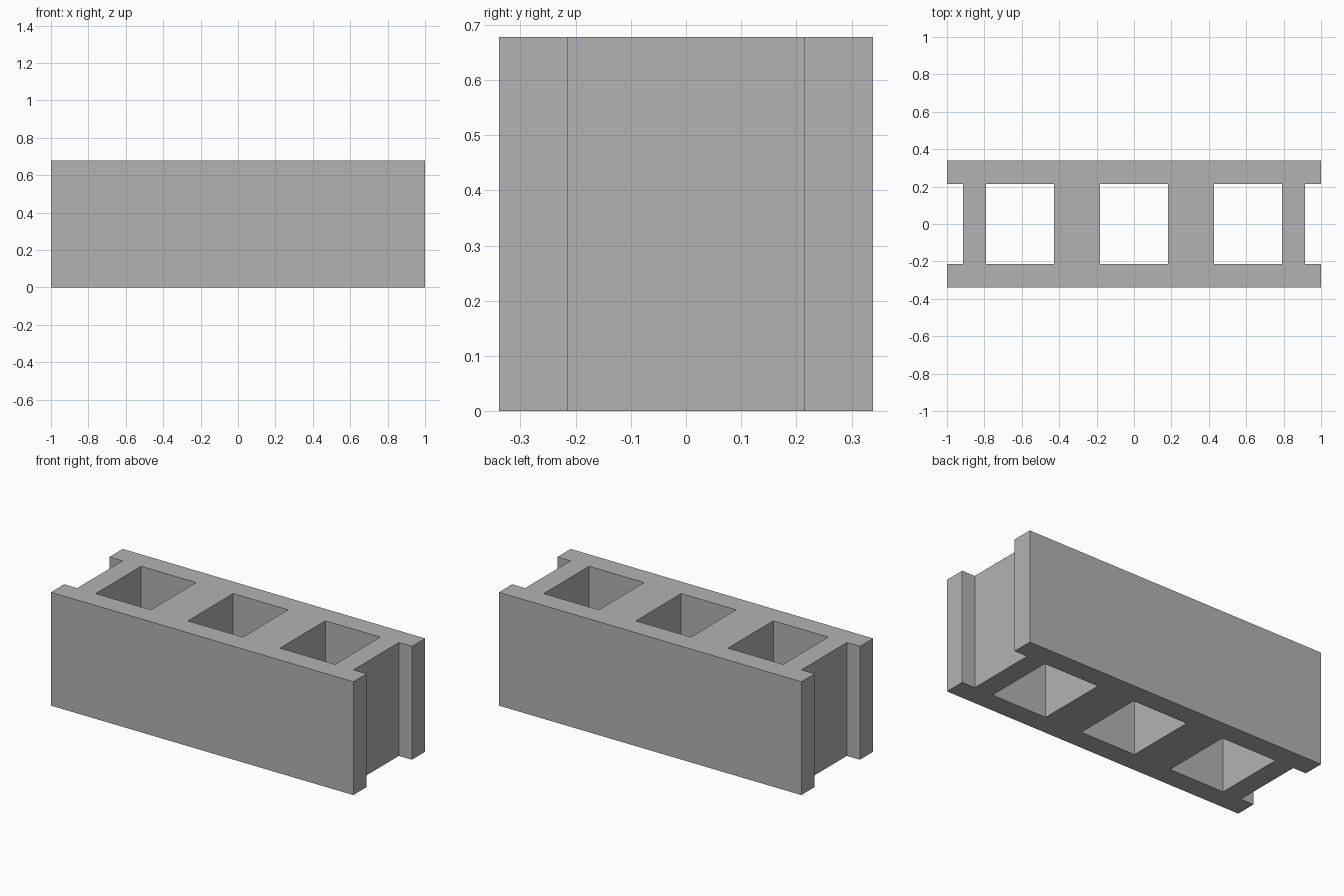
import bpy
import bmesh

cube = bpy.data.objects.get("Cube")
if cube:
    bpy.data.objects.remove(cube, do_unlink=True)

HEIGHT = 0.678
HALF_X, HALF_Y = 1.0, 0.339      # outer size
INNER_Y = 0.214                  # inside face of the long walls
WEB_END = 0.914                  # outside face of the end webs
CORE, PITCH = 0.182, 0.6095      # half width and spacing of the hollow cores

# Plain concrete
concrete = bpy.data.materials.new("concrete_grey")
concrete.use_nodes = True
colour = (0.45, 0.45, 0.45, 1)
concrete.diffuse_color = colour
concrete.node_tree.nodes["Principled BSDF"].inputs["Base Color"].default_value = colour

# Plan grid: long walls front and back, webs between the cores
core_edges = [i * PITCH + s * CORE for i in (-1, 0, 1) for s in (-1, 1)]
xs = [-HALF_X, -WEB_END, *core_edges, WEB_END, HALF_X]
ys = [-HALF_Y, -INNER_Y, INNER_Y, HALF_Y]

bm = bmesh.new()
grid = [[bm.verts.new((x, y, 0)) for y in ys] for x in xs]
for i in range(len(xs) - 1):
    for j in range(len(ys) - 1):
        if j != 1 or i % 2 == 1:
            bm.faces.new((grid[i][j], grid[i + 1][j],
                          grid[i + 1][j + 1], grid[i][j + 1]))

# Raise the plan to full height
raised = bmesh.ops.extrude_face_region(bm, geom=bm.faces[:], use_keep_orig=True)
top = [v for v in raised["geom"] if isinstance(v, bmesh.types.BMVert)]
bmesh.ops.translate(bm, verts=top, vec=(0, 0, HEIGHT))
bmesh.ops.recalc_face_normals(bm, faces=bm.faces[:])

# Merge the outer long sides into clean single faces
for side in (-1, 1):
    faces = [f for f in bm.faces
             if abs(f.calc_center_median().y - side * HALF_Y) < 0.001]
    bmesh.ops.dissolve_faces(bm, faces=faces, use_verts=False)
spare = [v for v in bm.verts
         if abs(abs(v.co.y) - HALF_Y) < 0.001 and abs(v.co.x) < HALF_X - 0.001]

mesh = bpy.data.meshes.new("hollow_block")
bm.to_mesh(mesh)
bm.free()
mesh.materials.append(concrete)
block = bpy.data.objects.new("hollow_block", mesh)
bpy.context.collection.objects.link(block)
